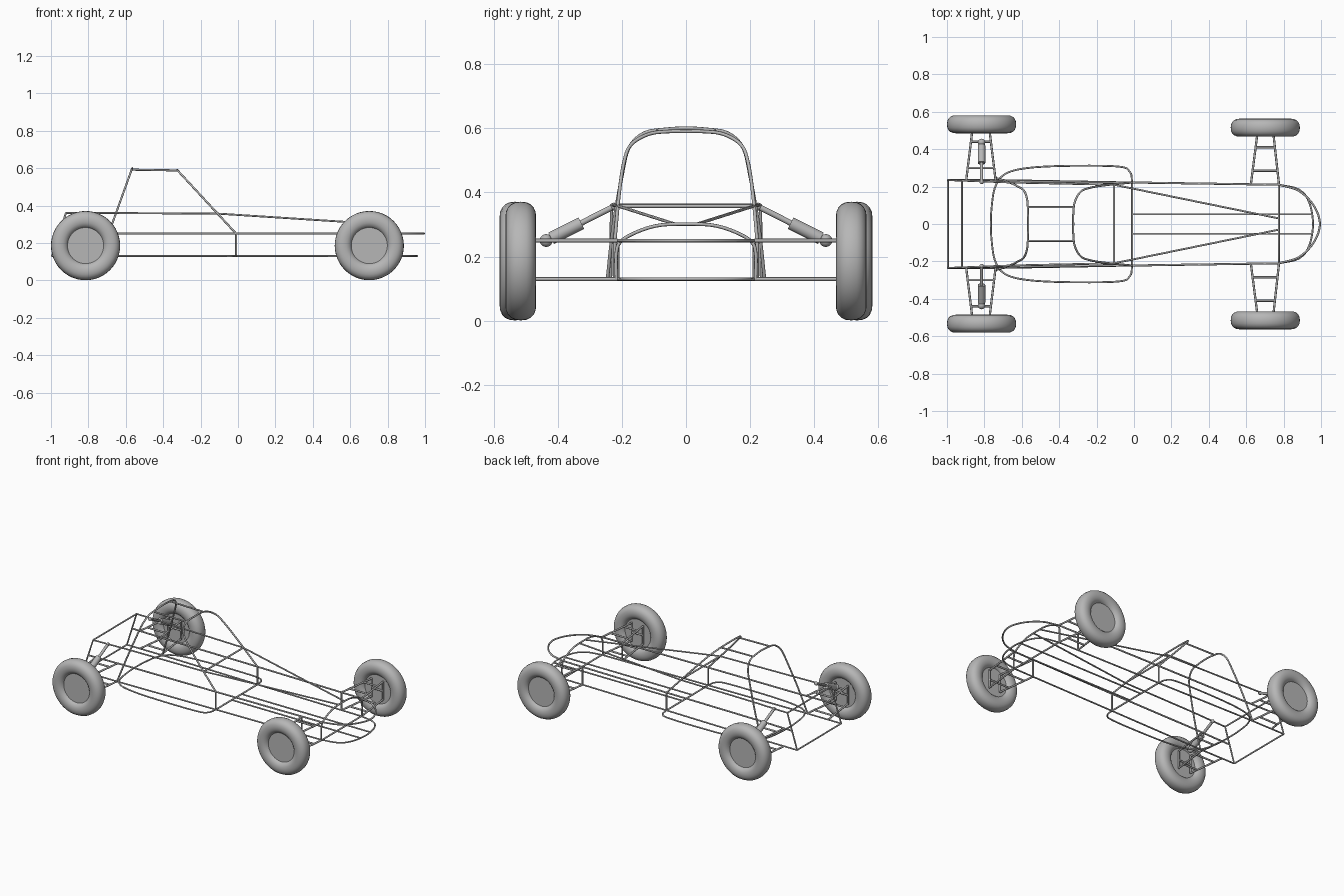
import bpy, math
from mathutils import Vector

if "Cube" in bpy.data.objects:
    bpy.data.objects.remove(bpy.data.objects["Cube"])

grey = bpy.data.materials.new("frame grey")
grey.diffuse_color = (0.47, 0.47, 0.47, 1)
grey.use_nodes = True
grey.node_tree.nodes["Principled BSDF"].inputs["Base Color"].default_value = grey.diffuse_color


def add_mesh(name, mesh):
    mesh.materials.clear()
    mesh.materials.append(grey)
    ob = bpy.data.objects.new(name, mesh)
    bpy.context.scene.collection.objects.link(ob)
    bpy.ops.object.select_all(action='DESELECT')
    bpy.context.view_layer.objects.active = ob
    ob.select_set(True)
    bpy.ops.object.shade_smooth_by_angle(angle=math.radians(50))
    return ob


def smooth_path(pts, n=6):
    """Catmull-Rom through the points."""
    p = [Vector(q) for q in pts]
    p = [2 * p[0] - p[1]] + p + [2 * p[-1] - p[-2]]
    out = []
    for i in range(1, len(p) - 2):
        a, b, c, d = p[i - 1:i + 3]
        for k in range(n):
            t = k / n
            out.append(0.5 * (2 * b + (c - a) * t + (2 * a - 5 * b + 4 * c - d) * t * t
                              + (3 * b - a - 3 * c + d) * t ** 3))
    return out + [p[-2]]


def tubes(name, paths, r=0.0055, res=2):
    """Round tubes along several paths, as one mesh object."""
    cu = bpy.data.curves.new(name, 'CURVE')
    cu.dimensions = '3D'
    cu.bevel_depth, cu.bevel_resolution, cu.use_fill_caps = r, res, True
    for path in paths:
        sp = cu.splines.new('POLY')
        sp.points.add(len(path) - 1)
        for pt, co in zip(sp.points, path):
            pt.co = (*co, 1)
    ob = bpy.data.objects.new(name, cu)
    bpy.context.scene.collection.objects.link(ob)
    dg = bpy.context.evaluated_depsgraph_get()
    mesh = bpy.data.meshes.new_from_object(ob.evaluated_get(dg))
    bpy.data.objects.remove(ob)
    return add_mesh(name, mesh)


def flip(path):
    return [(p[0], -p[1], p[2]) for p in path]


def both(*paths):
    return [q for p in paths for q in (p, flip(p))]


def across(half):
    """Complete a path that ends on the centre plane."""
    return list(half) + flip(half)[-2::-1]


def crossbar(x, y, z):
    return [(x, y, z), (x, -y, z)]


# lower rails, running round the nose
lower = [(-0.995, 0.235, 0.13), (-0.735, 0.235, 0.13), (-0.01, 0.222, 0.13)]
nose_low = smooth_path(across([(0.775, 0.21, 0.13), (0.88, 0.185, 0.13),
                               (0.935, 0.12, 0.13), (0.957, 0, 0.13)]))
tubes("lower_rail", [lower + nose_low + flip(lower)[::-1]], 0.005)

# middle rails and outer nose bumper
mid = [(-0.955, 0.235, 0.25), (-0.69, 0.228, 0.25), (-0.01, 0.222, 0.25)]
nose_mid = smooth_path(across([(0.775, 0.21, 0.25), (0.88, 0.178, 0.25),
                               (0.96, 0.10, 0.25), (0.994, 0, 0.25)]))
tubes("middle_rail", [mid + nose_mid + flip(mid)[::-1]])

# upper rails, sloping to the nose arch
tubes("upper_rail", both([(-0.92, 0.232, 0.36), (-0.66, 0.222, 0.36), (-0.107, 0.21, 0.357),
                          (0.775, 0.03, 0.30)]), 0.005)

# rear frame
tubes("rear_frame", both([(-0.92, 0.232, 0.36), (-0.995, 0.235, 0.13)])
      + [crossbar(-0.995, 0.235, 0.13), crossbar(-0.92, 0.232, 0.36)], 0.005)

# cockpit cross bars and posts, floor bars
tubes("cockpit_crossbar", [crossbar(-0.107, 0.21, 0.357), crossbar(-0.01, 0.222, 0.13),
                           crossbar(0.775, 0.21, 0.13)])
tubes("cockpit_post", both([(-0.01, 0.222, 0.13), (-0.01, 0.222, 0.25)],
                           [(0.625, 0.213, 0.13), (0.625, 0.213, 0.25)]))
tubes("floor_bar", both([(-0.01, 0.052, 0.13), (0.95, 0.052, 0.13)]), 0.005)

# nose arch
arch = [(0.217, 0.13), (0.217, 0.213), (0.2, 0.25), (0.145, 0.28), (0.08, 0.298), (0, 0.301)]
tubes("nose_arch", [smooth_path(across([(0.775, y, z) for y, z in arch]))])

# side bars, one loop round the back of the cockpit
side = [(-0.01, 0.222), (-0.022, 0.278), (-0.09, 0.308), (-0.4, 0.31), (-0.6, 0.295),
        (-0.7, 0.26), (-0.745, 0.19), (-0.762, 0.08), (-0.765, 0)]
tubes("side_bar", [smooth_path(across([(x, y, 0.13) for x, y in side]))], 0.005)

# roll cage
rear = [(0.245, 0.13), (0.226, 0.3), (0.198, 0.46), (0.177, 0.54), (0.13, 0.585),
        (0.06, 0.597), (0, 0.6)]
tubes("rear_hoop", [smooth_path(across([(-0.735 + (z - 0.13) * 0.36, y, z) for y, z in rear]))])
front = [(0.222, 0.25), (0.208, 0.4), (0.192, 0.5), (0.17, 0.55), (0.115, 0.582),
         (0.05, 0.59), (0, 0.59)]
tubes("front_hoop", [smooth_path(across([(-0.01 - (z - 0.25) * 0.926, y, z) for y, z in front]))])
tubes("roof_bar", both([(-0.567, 0.09, 0.592), (-0.322, 0.09, 0.588)]))


# suspension: two tapered arms with rungs on two levels, upright and axle
def suspension(name, a, b, c, d, y0, y1, rungs, cx, ywheel):
    paths = []
    for z in (0.13, 0.25):
        paths += both([(a, y0, z), (b, y1, z)], [(c, y0, z), (d, y1, z)])
        for y in rungs:
            t = (y - y0) / (y1 - y0)
            paths += both([(a + (b - a) * t, y, z), (c + (d - c) * t, y, z)])
    paths += both([(b, y1, 0.13), (b, y1, 0.25)], [(d, y1, 0.13), (d, y1, 0.25)],
                  [(b, y1, 0.187), (d, y1, 0.187)], [(cx, y1, 0.187), (cx, ywheel, 0.187)])
    tubes(name, paths, 0.006)


suspension("front_suspension", 0.625, 0.66, 0.775, 0.745, 0.213, 0.485, (0.285, 0.41), 0.702, 0.517)
suspension("rear_suspension", -0.897, -0.865, -0.74, -0.772, 0.235, 0.495, (0.30, 0.44), -0.815, 0.533)

# shock absorbers
X = -0.815
tubes("shock_rod", both([(X, 0.225, 0.356), (X, 0.43, 0.252)]), 0.009, 4)
tubes("shock_body", both([(X, 0.326, 0.304), (X, 0.42, 0.257)]), 0.02, 6)
for s in (1, -1):
    for y, z, r in ((0.436, 0.25, 0.02), (0.225, 0.356, 0.012)):
        bpy.ops.mesh.primitive_uv_sphere_add(segments=16, ring_count=10, radius=r,
                                             location=(X, s * y, z))
        ob = bpy.context.object
        ob.name = "shock_joint"
        ob.data.materials.append(grey)
        bpy.ops.object.shade_smooth()


# wheels: tyre lathed from a rounded section, flat hub disc
def spow(v, e):
    return math.copysign(abs(v) ** e, v)


def wheel(name, cx, cy):
    N, M = 48, 20
    sec = [(0.138 + 0.047 * spow(math.cos(2 * math.pi * j / M), 0.9),
            0.048 * spow(math.sin(2 * math.pi * j / M), 0.85)) for j in range(M)]
    verts, faces = [], []
    for i in range(N):
        a = 2 * math.pi * i / N
        verts += [(cx + r * math.cos(a), cy + w, 0.186 + r * math.sin(a)) for r, w in sec]
        for j in range(M):
            k, n = (j + 1) % M, (i + 1) % N
            faces.append((i * M + j, i * M + k, n * M + k, n * M + j))
    mesh = bpy.data.meshes.new(name)
    mesh.from_pydata(verts, [], faces)
    add_mesh(name + "_tyre", mesh)
    bpy.ops.object.mode_set(mode='EDIT')
    bpy.ops.mesh.select_all(action='SELECT')
    bpy.ops.mesh.normals_make_consistent(inside=False)
    bpy.ops.object.mode_set(mode='OBJECT')
    bpy.ops.mesh.primitive_cylinder_add(vertices=48, radius=0.098, depth=0.05,
                                        location=(cx, cy, 0.186), rotation=(math.pi / 2, 0, 0))
    hub = bpy.context.object
    hub.name = name + "_hub"
    hub.data.materials.append(grey)
    bpy.ops.object.shade_smooth_by_angle(angle=math.radians(30))


for s, side_name in ((1, "left"), (-1, "right")):
    wheel("front_" + side_name, 0.702, s * 0.515)
    wheel("rear_" + side_name, -0.815, s * 0.533)
